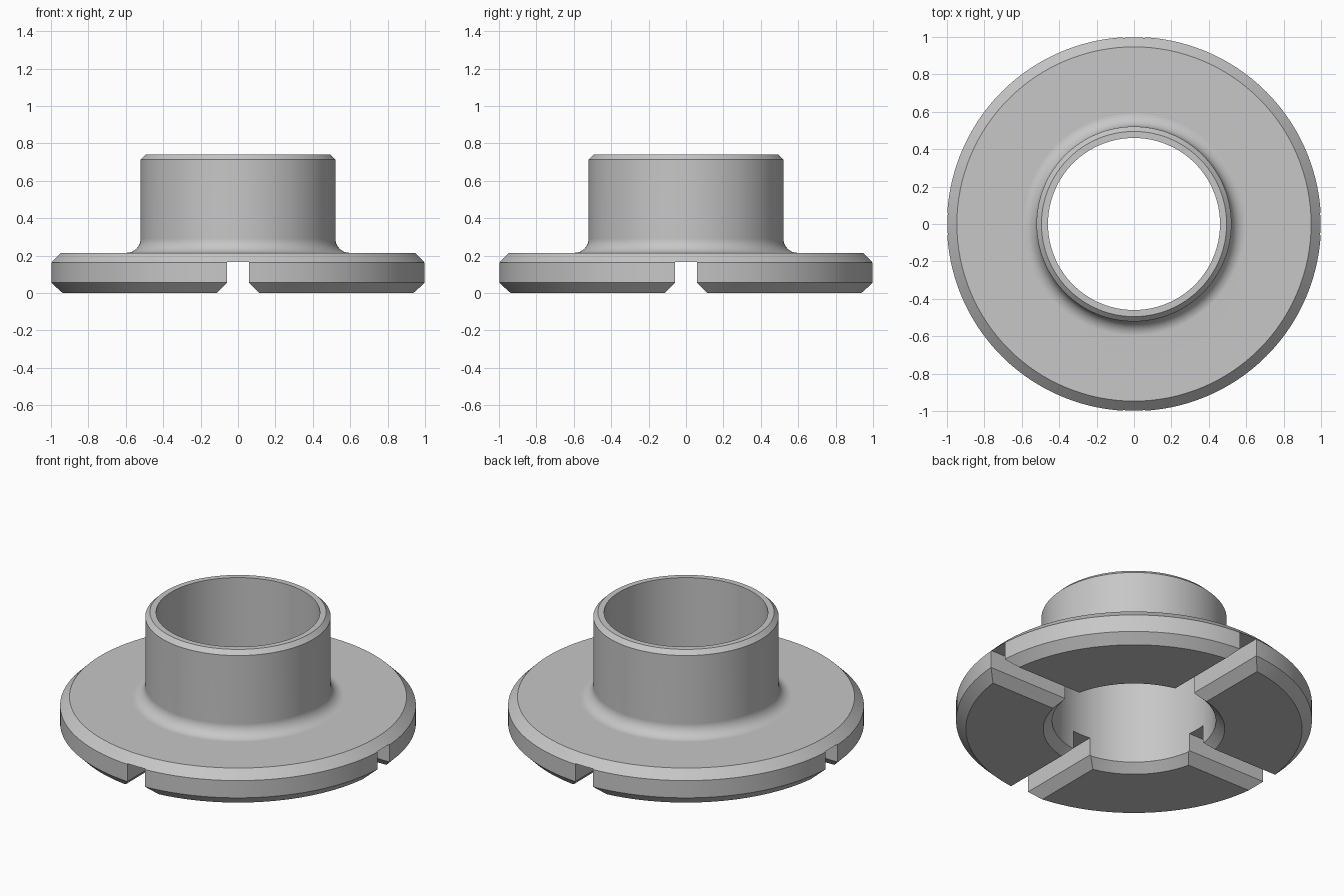
import bpy, bmesh, math

if "Cube" in bpy.data.objects:
    bpy.data.objects.remove(bpy.data.objects["Cube"])

SEGMENTS = 128

grey = bpy.data.materials.new("plain grey")
grey.diffuse_color = (0.57, 0.57, 0.57, 1)
grey.use_nodes = True
grey.node_tree.nodes["Principled BSDF"].inputs["Base Color"].default_value = grey.diffuse_color


def new_object(name, bm):
    bmesh.ops.recalc_face_normals(bm, faces=bm.faces)
    mesh = bpy.data.meshes.new(name)
    bm.to_mesh(mesh)
    bm.free()
    mesh.materials.append(grey)
    obj = bpy.data.objects.new(name, mesh)
    bpy.context.collection.objects.link(obj)
    return obj


def lathe(name, profile):
    """Revolve a closed (radius, height) profile around z."""
    bm = bmesh.new()
    rings = []
    for i in range(SEGMENTS):
        a = 2 * math.pi * i / SEGMENTS
        rings.append([bm.verts.new((r * math.cos(a), r * math.sin(a), z))
                      for r, z in profile])
    n = len(profile)
    for i in range(SEGMENTS):
        a, b = rings[i], rings[(i + 1) % SEGMENTS]
        for j in range(n):
            k = (j + 1) % n
            bm.faces.new((a[j], b[j], b[k], a[k]))
    return new_object(name, bm)


def slot_cutter(name, angle):
    """Long prism whose lower edges flare out to chamfer the slot."""
    section = [(-0.06, 0.165), (0.06, 0.165), (0.06, 0.055),
               (0.165, -0.05), (-0.165, -0.05), (-0.06, 0.055)]
    bm = bmesh.new()
    face = bm.faces.new([bm.verts.new((x, -1.2, z)) for x, z in section])
    ext = bmesh.ops.extrude_face_region(bm, geom=[face])
    moved = [g for g in ext["geom"] if isinstance(g, bmesh.types.BMVert)]
    bmesh.ops.translate(bm, verts=moved, vec=(0, 2.4, 0))
    obj = new_object(name, bm)
    obj.rotation_euler.z = angle
    obj.hide_render = True
    return obj


# Flange and collar, joined by a concave fillet
R = 0.075
fillet = [(0.596 - R * math.sin(t), 0.215 + R - R * math.cos(t))
          for t in (math.pi / 2 * i / 8 for i in range(9))]
profile = ([(0.51, 0), (0.945, 0), (1.0, 0.055), (1.0, 0.162), (0.947, 0.215)]
           + fillet
           + [(0.521, 0.714), (0.495, 0.74), (0.46, 0.74), (0.46, 0.05)])
body = lathe("flanged_collar", profile)

# Crossed slots through the underside
cutters = [slot_cutter("slot_cutter_a", 0), slot_cutter("slot_cutter_b", math.pi / 2)]
bpy.context.view_layer.objects.active = body
body.select_set(True)
for c in cutters:
    mod = body.modifiers.new("slot", 'BOOLEAN')
    mod.operation = 'DIFFERENCE'
    mod.solver = 'EXACT'
    mod.object = c
    bpy.ops.object.modifier_apply(modifier=mod.name)
for c in cutters:
    bpy.data.objects.remove(c)

# Smooth round surfaces, crisp chamfers
bpy.ops.object.shade_smooth_by_angle(angle=math.radians(30))
weighted = body.modifiers.new("weighted_normals", 'WEIGHTED_NORMAL')
weighted.keep_sharp = True
